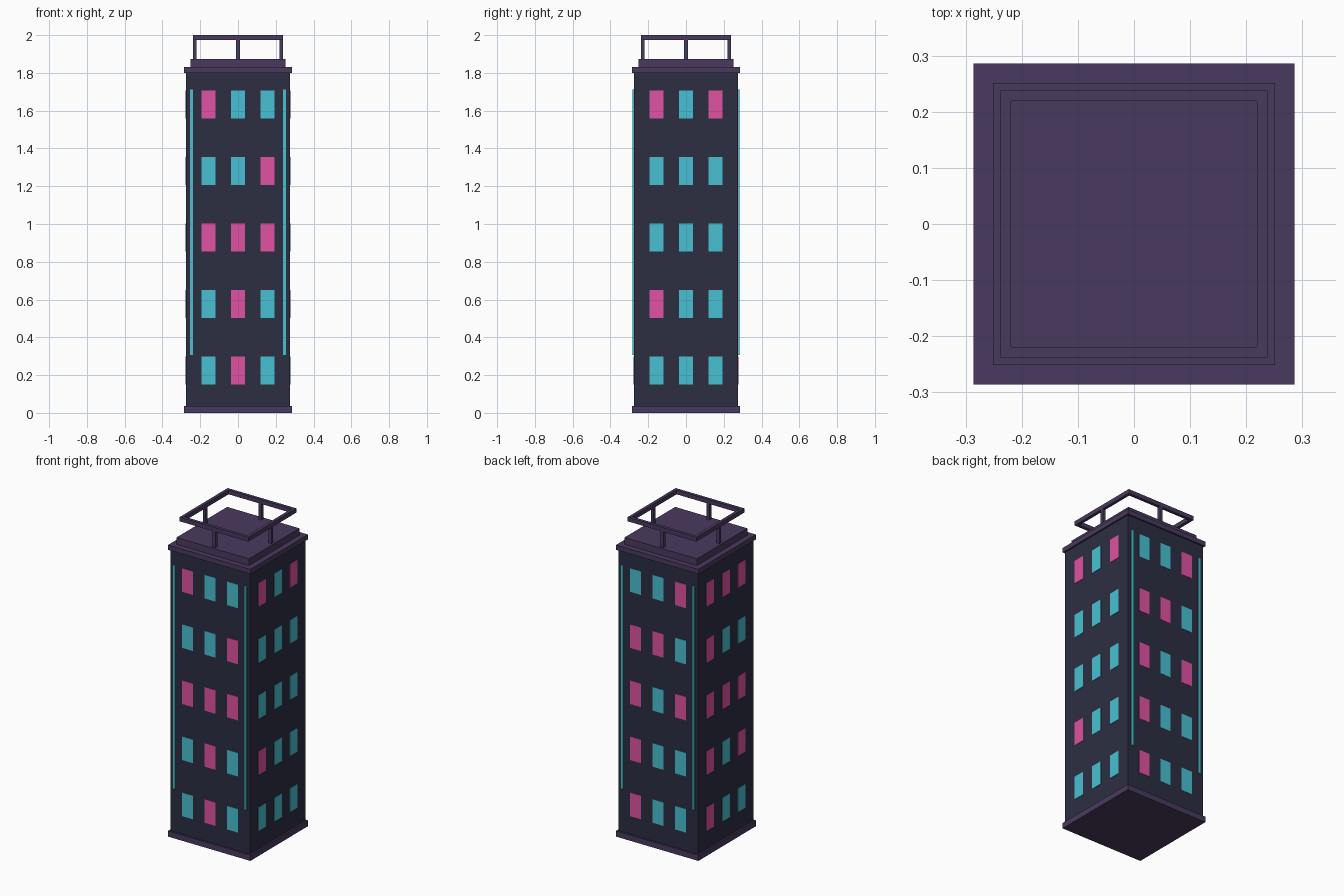
import bpy, bmesh
from math import pi
from mathutils import Matrix, Vector

if "Cube" in bpy.data.objects:
    bpy.data.objects.remove(bpy.data.objects["Cube"])


def material(name, hexcode):
    def lin(c):
        return c / 12.92 if c <= 0.04045 else ((c + 0.055) / 1.055) ** 2.4
    m = bpy.data.materials.new(name)
    m.diffuse_color = [lin(int(hexcode[i:i + 2], 16) / 255) for i in (0, 2, 4)] + [1]
    m.use_nodes = True
    m.node_tree.nodes["Principled BSDF"].inputs["Base Color"].default_value = m.diffuse_color
    return m


WALL = material("dark_wall", "2C2E42")
TRIM = material("purple_trim", "4A3A5E")
CYAN = material("cyan_glow", "48C0D2")
PINK = material("pink_glow", "E052A2")


def finish(name, bm, mat):
    bmesh.ops.recalc_face_normals(bm, faces=bm.faces)
    me = bpy.data.meshes.new(name)
    bm.to_mesh(me)
    bm.free()
    me.materials.append(mat)
    ob = bpy.data.objects.new(name, me)
    bpy.context.collection.objects.link(ob)
    return ob


def add_box(bm, x, y, z, turn=0):
    """Box from (min, max) ranges, turned about the tower axis."""
    size = [b - a for a, b in (x, y, z)]
    mid = [(a + b) / 2 for a, b in (x, y, z)]
    mat = Matrix.Rotation(turn, 4, 'Z') @ Matrix.Translation(mid) @ Matrix.Diagonal((*size, 1))
    bmesh.ops.create_cube(bm, size=1, matrix=mat)


def slab(name, half, z0, z1, mat):
    bm = bmesh.new()
    add_box(bm, (-half, half), (-half, half), (z0, z1))
    return finish(name, bm, mat)


# Stacked tower volumes
B = 0.276
slab("base_plinth", 0.286, 0, 0.036, TRIM)
slab("tower_body", B, 0.036, 1.80, WALL)
slab("cornice", 0.286, 1.80, 1.83, TRIM)
slab("roof_step", 0.251, 1.83, 1.873, TRIM)

# Windows: rows top to bottom, columns left to right as seen facing each side
SIDES = {
    "front": (0, "PCC CCP PPP CPC CPC"),
    "right": (pi / 2, "PCP CCC CCC PCC CCC"),
    "back": (pi, "CCP PPC PCP PCC PCC"),
    "left": (-pi / 2, "PPP PCC PPP PCP PCC"),
}
for side, (turn, rows) in SIDES.items():
    for key, mat, label in (("C", CYAN, "cyan"), ("P", PINK, "pink")):
        bm = bmesh.new()
        for r, row in enumerate(rows.split()):
            for c, k in enumerate(row):
                if k == key:
                    x, z = (c - 1) * 0.156, 1.632 - r * 0.352
                    add_box(bm, (x - 0.0375, x + 0.0375), (-B - 0.002, -B + 0.008),
                            (z - 0.074, z + 0.074), turn)
        finish(f"{side}_{label}_windows", bm, mat)

# Vertical light strips on front and back
for side, turn in (("front", 0), ("back", pi)):
    bm = bmesh.new()
    for x in (-0.247, 0.247):
        add_box(bm, (x - 0.008, x + 0.008), (-B - 0.007, -B + 0.005), (0.307, 1.711), turn)
    finish(f"{side}_light_strips", bm, CYAN)

# Roof rail: square ring swept from a rectangular section
RI, RO = 0.219, 0.238
bm = bmesh.new()
section = [(RI, 1.973), (RO, 1.973), (RO, 2.0), (RI, 2.0)]
rings = [[bm.verts.new((sx * r, sy * r, z)) for r, z in section]
         for sx, sy in ((-1, -1), (1, -1), (1, 1), (-1, 1))]
for i in range(4):
    a, b = rings[i], rings[(i + 1) % 4]
    for j in range(4):
        k = (j + 1) % 4
        bm.faces.new((a[j], b[j], b[k], a[k]))
finish("roof_rail", bm, TRIM)

# Rail posts at the middle of each side
bm = bmesh.new()
for i in range(4):
    add_box(bm, (-0.0095, 0.0095), (-RO, -RI), (1.873, 1.973), i * pi / 2)
finish("rail_posts", bm, TRIM)
